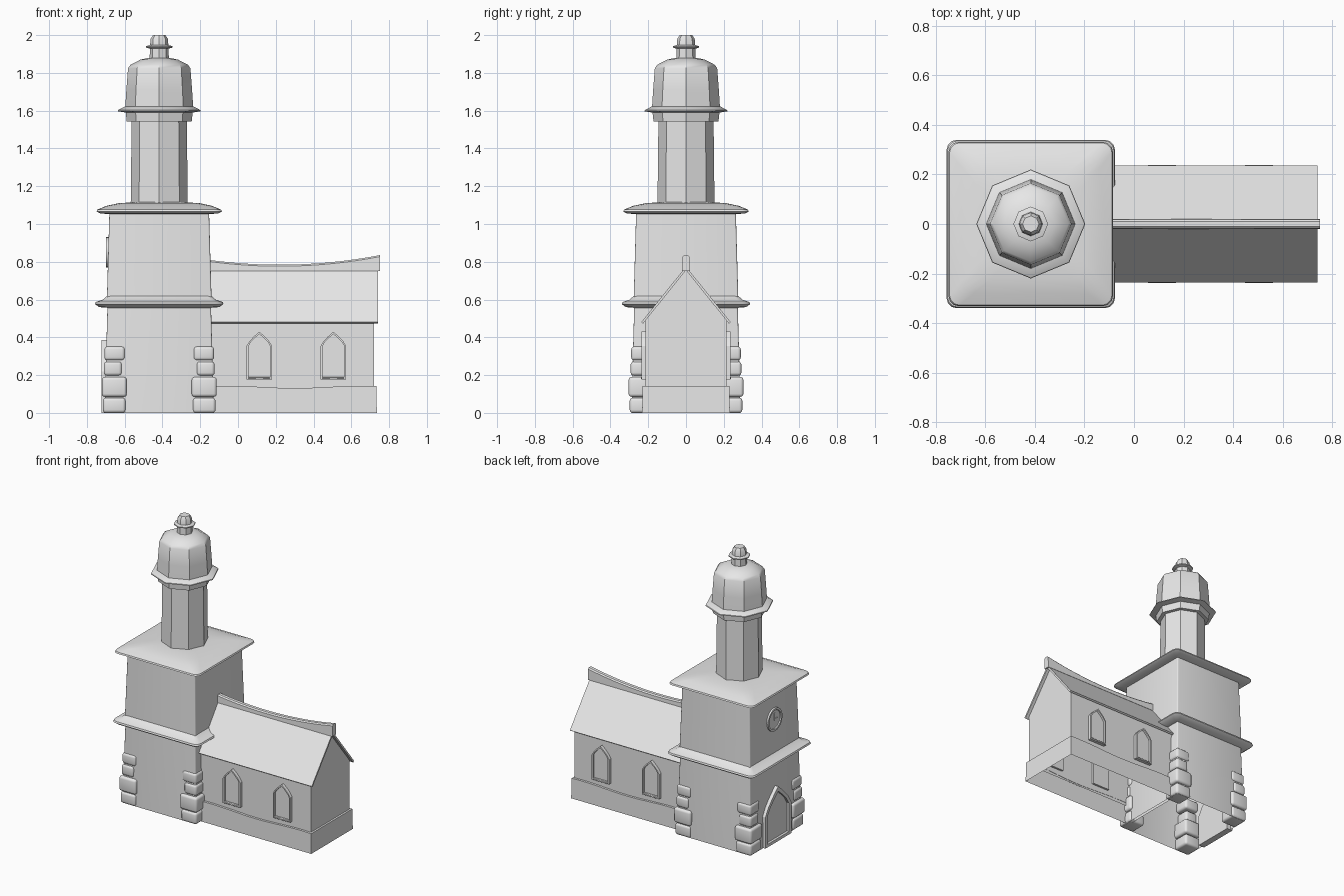
import bpy, bmesh, math
from mathutils import Vector

cube = bpy.data.objects.get("Cube")
if cube:
    bpy.data.objects.remove(cube, do_unlink=True)

stone = bpy.data.materials.new("grey_stone")
stone.use_nodes = True
GREY = (0.8, 0.8, 0.8, 1)
stone.diffuse_color = GREY
stone.node_tree.nodes["Principled BSDF"].inputs["Base Color"].default_value = GREY

TX = -0.417  # tower axis


def finish(name, bm, angle=30):
    bmesh.ops.recalc_face_normals(bm, faces=bm.faces)
    mesh = bpy.data.meshes.new(name)
    bm.to_mesh(mesh)
    bm.free()
    ob = bpy.data.objects.new(name, mesh)
    bpy.context.collection.objects.link(ob)
    mesh.materials.append(stone)
    bpy.ops.object.select_all(action="DESELECT")
    ob.select_set(True)
    bpy.context.view_layer.objects.active = ob
    bpy.ops.object.shade_smooth_by_angle(angle=math.radians(angle))
    return ob


def loft(name, rings, cap_start=False, cap_end=True, angle=30):
    """Skin closed rings of equal point count."""
    bm = bmesh.new()
    loops = [[bm.verts.new(p) for p in ring] for ring in rings]
    n = len(loops[0])
    for a, b in zip(loops, loops[1:]):
        for i in range(n):
            j = (i + 1) % n
            bm.faces.new((a[i], a[j], b[j], b[i]))
    if cap_start:
        bm.faces.new(loops[0])
    if cap_end:
        bm.faces.new(loops[-1])
    return finish(name, bm, angle)


def square(half, z, r):
    """Square ring around the tower axis with rounded corners."""
    pts = []
    for q in range(4):
        for s in range(4):
            t = math.radians(90 * q + 30 * s)
            c = math.radians(90 * q + 45)
            k = (half - r) * math.sqrt(2)
            pts.append((TX + k * math.cos(c) + r * math.cos(t),
                        k * math.sin(c) + r * math.sin(t), z))
    return pts


def octagon(r, z):
    return [(TX + r * math.cos(i * math.pi / 4), r * math.sin(i * math.pi / 4), z)
            for i in range(8)]


def arch(width, z0, spring, top, place, depth):
    """Pointed arch outline mapped onto a wall by place(u, z, depth)."""
    w = width / 2
    side = [(w, z0), (w, spring)]
    for k in (0.33, 0.67):
        side.append((w * (1 - k ** 1.35), spring + (top - spring) * k))
    pts = side + [(0, top)] + [(-u, z) for u, z in reversed(side)]
    return [place(u, z, depth) for u, z in pts]


def arched_opening(name, width, z0, spring, top, rim, place, back, front, pane):
    inner = (width - 2 * rim, z0 + rim * 0.8, spring, top - rim * 1.3)
    loft(name, [arch(width, z0, spring, top, place, back),
                arch(width, z0, spring, top, place, front),
                arch(*inner, place, front),
                arch(*inner, place, pane)], cap_start=True)


def box(name, lo, hi, bevel=0.0, segments=2):
    bm = bmesh.new()
    bmesh.ops.create_cube(bm, size=1)
    lo, hi = Vector(lo), Vector(hi)
    for v in bm.verts:
        v.co = (lo + hi) / 2 + v.co * (hi - lo)
    if bevel:
        bmesh.ops.bevel(bm, geom=bm.edges[:], offset=bevel, segments=segments,
                        profile=0.5, affect="EDGES")
    return finish(name, bm, 40)


def along_x(section, x):
    return [(x, y, z) for y, z in section]


# Tower walls, open underneath
loft("tower_lower", [square(0.288, 0, 0.008), square(0.284, 0.2, 0.008),
                     square(0.274, 0.57, 0.008)], cap_end=False)
loft("tower_upper", [square(0.277, 0.6, 0.008), square(0.264, 1.06, 0.008)], cap_end=False)

# Flared cornices
loft("lower_cornice", [square(0.27, 0.556, 0.01), square(0.318, 0.56, 0.03),
                       square(0.34, 0.576, 0.04), square(0.336, 0.587, 0.04),
                       square(0.3, 0.599, 0.03), square(0.277, 0.618, 0.02)], cap_end=False)
loft("upper_cornice", [square(0.262, 1.052, 0.01), square(0.312, 1.056, 0.03),
                       square(0.332, 1.066, 0.04), square(0.328, 1.076, 0.04),
                       square(0.28, 1.096, 0.05), square(0.215, 1.11, 0.06),
                       square(0.13, 1.116, 0.05)])

# Octagonal belfry, dome and finial
def turned(name, profile, angle=30):
    loft(name, [octagon(r, z) for r, z in profile], cap_start=True, angle=angle)

turned("belfry_shaft", [(0.151, 1.1), (0.146, 1.545)])
turned("dome_collar", [(0.172, 1.543), (0.177, 1.59), (0.22, 1.597), (0.218, 1.603), (0.182, 1.622)])
turned("dome", [(0.18, 1.615), (0.174, 1.71), (0.165, 1.825), (0.152, 1.843),
                (0.1, 1.87), (0.055, 1.88)])
turned("finial_neck", [(0.051, 1.87), (0.049, 1.94)])
turned("finial_ring", [(0.05, 1.928), (0.07, 1.934), (0.07, 1.941), (0.05, 1.947)])
turned("finial_cap", [(0.049, 1.94), (0.046, 1.98), (0.033, 2.0)])

# Corner stones on all four tower corners
COURSES = [(0.0, 0.08, 0.298, 0.178), (0.085, 0.19, 0.304, 0.172),
           (0.197, 0.272, 0.293, 0.198), (0.278, 0.352, 0.29, 0.182)]
for sx in (-1, 1):
    for sy in (-1, 1):
        for i, (z0, z1, out, inn) in enumerate(COURSES):
            xs = sorted((TX + sx * out, TX + sx * inn))
            ys = sorted((sy * out, sy * inn))
            box(f"corner_stone_{i + 1}", (xs[0], ys[0], z0), (xs[1], ys[1], z1), 0.016, 3)

# Arched door and clock on the tower's west face
def west(u, z, d):
    return (TX - d, u, z)

arched_opening("door", 0.29, 0, 0.22, 0.385, 0.026, west, 0.26, 0.305, 0.288)

def disc(r, d):
    return [west(r * math.cos(i * math.pi / 12), 0.85 + r * math.sin(i * math.pi / 12), d)
            for i in range(24)]

loft("clock", [disc(0.08, 0.255), disc(0.08, 0.281), disc(0.066, 0.281), disc(0.064, 0.273)],
     cap_start=True)
box("minute_hand", (TX - 0.277, -0.005, 0.85), (TX - 0.27, 0.005, 0.895))
box("hour_hand", (TX - 0.277, -0.03, 0.845), (TX - 0.27, 0.005, 0.855))

# Nave walls
NX0, NX1 = -0.15, 0.72
wall = [(-0.214, 0.12), (-0.214, 0.49), (0, 0.757), (0.214, 0.49), (0.214, 0.12)]
nave = loft("nave_walls", [along_x(wall, NX0), along_x(wall, NX1)])
bm = bmesh.new()
bm.from_mesh(nave.data)
bmesh.ops.delete(bm, geom=[f for f in bm.faces if f.calc_center_median().z < 0.13],
                 context="FACES_ONLY")
bm.to_mesh(nave.data)
bm.free()

# Plinth with a softly uneven top, open underneath
STEPS = 16
def plinth_ring(y, x1, wave_z):
    xs = [NX0 + (x1 - NX0) * i / STEPS for i in range(STEPS + 1)]
    z = [0.137 + 0.006 * math.sin(x * 9 + 2) if wave_z else 0 for x in xs]
    front = [(x, -y, h) for x, h in zip(xs, z)]
    return front + [(x, y, h) for x, h in reversed(list(zip(xs, z)))]

loft("plinth", [plinth_ring(0.232, 0.735, False), plinth_ring(0.23, 0.733, True),
                plinth_ring(0.212, 0.718, True)], cap_end=False)

# Gabled roof and sagging ridge cap
roof = [(-0.237, 0.48), (0, 0.775), (0.237, 0.48), (0.227, 0.473), (0, 0.755), (-0.227, 0.473)]
loft("nave_roof", [along_x(roof, NX0), along_x(roof, 0.742)], cap_start=True)

ridge = []
for i in range(15):
    x = NX0 + (0.752 - NX0) * i / 14
    t = (x - 0.28) / 0.47
    top = 0.785 + 0.04 * t * t + 0.01 * t
    ridge.append(along_x([(-0.02, 0.752), (-0.019, top - 0.008), (-0.011, top),
                          (0.011, top), (0.019, top - 0.008), (0.02, 0.752)], x))
loft("ridge_cap", ridge, cap_start=True)

# Arched windows on both long sides
for side in (-1, 1):
    for cx in (0.113, 0.505):
        def wall_side(u, z, d):
            return (cx + u, side * d, z)
        arched_opening("window", 0.134, 0.178, 0.355, 0.43, 0.01, wall_side, 0.2, 0.236, 0.222)
        ys = sorted((side * 0.21, side * 0.238))
        box("window_sill", (cx - 0.058, ys[0], 0.178), (cx + 0.058, ys[1], 0.191), 0.003, 1)
